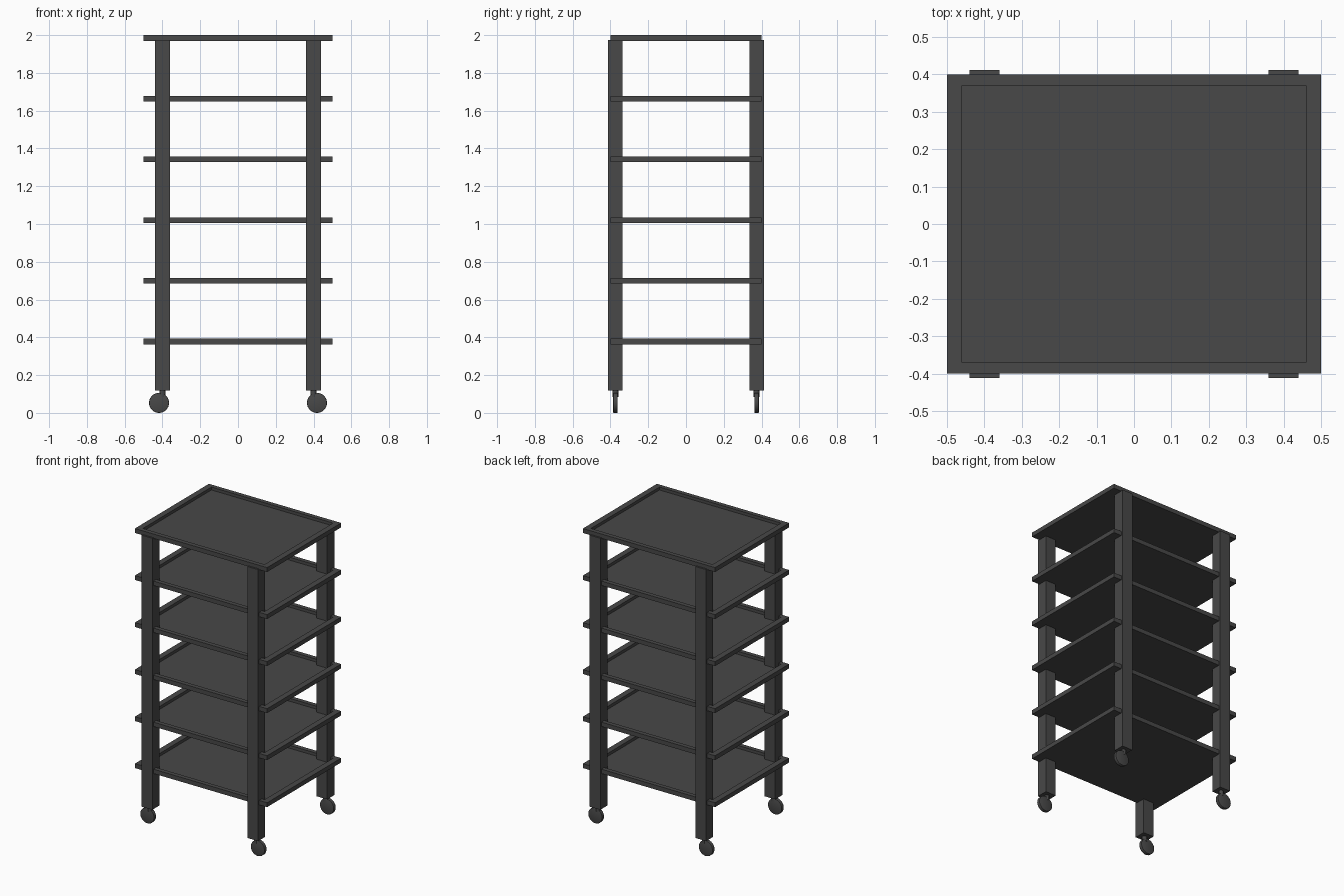
import bpy, bmesh, math
from mathutils import Matrix

if "Cube" in bpy.data.objects:
    bpy.data.objects.remove(bpy.data.objects["Cube"])

dark = bpy.data.materials.new("dark_grey")
dark.diffuse_color = (0.065, 0.065, 0.065, 1)
dark.use_nodes = True
dark.node_tree.nodes["Principled BSDF"].inputs["Base Color"].default_value = dark.diffuse_color


def finish(bm, name):
    bmesh.ops.recalc_face_normals(bm, faces=bm.faces)
    me = bpy.data.meshes.new(name)
    bm.to_mesh(me)
    bm.free()
    ob = bpy.data.objects.new(name, me)
    bpy.context.collection.objects.link(ob)
    me.materials.append(dark)
    return ob


def box(bm, lo, hi):
    size = [b - a for a, b in zip(lo, hi)]
    mid = [(a + b) / 2 for a, b in zip(lo, hi)]
    m = Matrix.Translation(mid) @ Matrix.Diagonal((*size, 1))
    return bmesh.ops.create_cube(bm, size=1, matrix=m)["verts"]


def cylinder(name, r, depth, loc, axis="Z", bevel=0):
    bm = bmesh.new()
    m = Matrix.Translation(loc)
    if axis == "Y":
        m = m @ Matrix.Rotation(math.pi / 2, 4, "X")
    bmesh.ops.create_cone(bm, cap_ends=True, segments=32, radius1=r,
                          radius2=r, depth=depth, matrix=m)
    if bevel:
        rims = [e for e in bm.edges if any(len(f.verts) > 4 for f in e.link_faces)]
        bmesh.ops.bevel(bm, geom=rims, offset=bevel, segments=2,
                        affect="EDGES", profile=0.5)
    ob = finish(bm, name)
    bpy.ops.object.select_all(action="DESELECT")
    ob.select_set(True)
    bpy.context.view_layer.objects.active = ob
    bpy.ops.object.shade_smooth_by_angle(angle=math.radians(35))


# Six tray shelves with a raised rim
for i in range(6):
    top = 2.0 - i * 0.3215
    bm = bmesh.new()
    box(bm, (-0.5, -0.4, top - 0.03), (0.5, 0.4, top))
    face = max(bm.faces, key=lambda f: f.calc_center_median().z)
    bmesh.ops.inset_region(bm, faces=[face], thickness=0.03)
    for v in face.verts:
        v.co = (math.copysign(0.46, v.co.x), math.copysign(0.37, v.co.y), top)
    floor = bmesh.ops.extrude_discrete_faces(bm, faces=[face])["faces"][0]
    for v in floor.verts:
        v.co.z = top - 0.02
    finish(bm, f"shelf_{i + 1}")

# Corner posts, each on a swivel caster
for sx, nx in ((-1, "left"), (1, "right")):
    for sy, ny in ((-1, "front"), (1, "back")):
        tag = f"{ny}_{nx}"
        x, y = sx * 0.40, sy * 0.3735
        bm = bmesh.new()
        box(bm, (x - 0.04, y - 0.0385, 0.119), (x + 0.04, y + 0.0385, 1.975))
        finish(bm, f"post_{tag}")
        cylinder(f"caster_stem_{tag}", 0.015, 0.04, (x, y, 0.105))
        cylinder(f"caster_wheel_{tag}", 0.053, 0.024, (sx * 0.418, y, 0.053),
                 "Y", 0.004)
